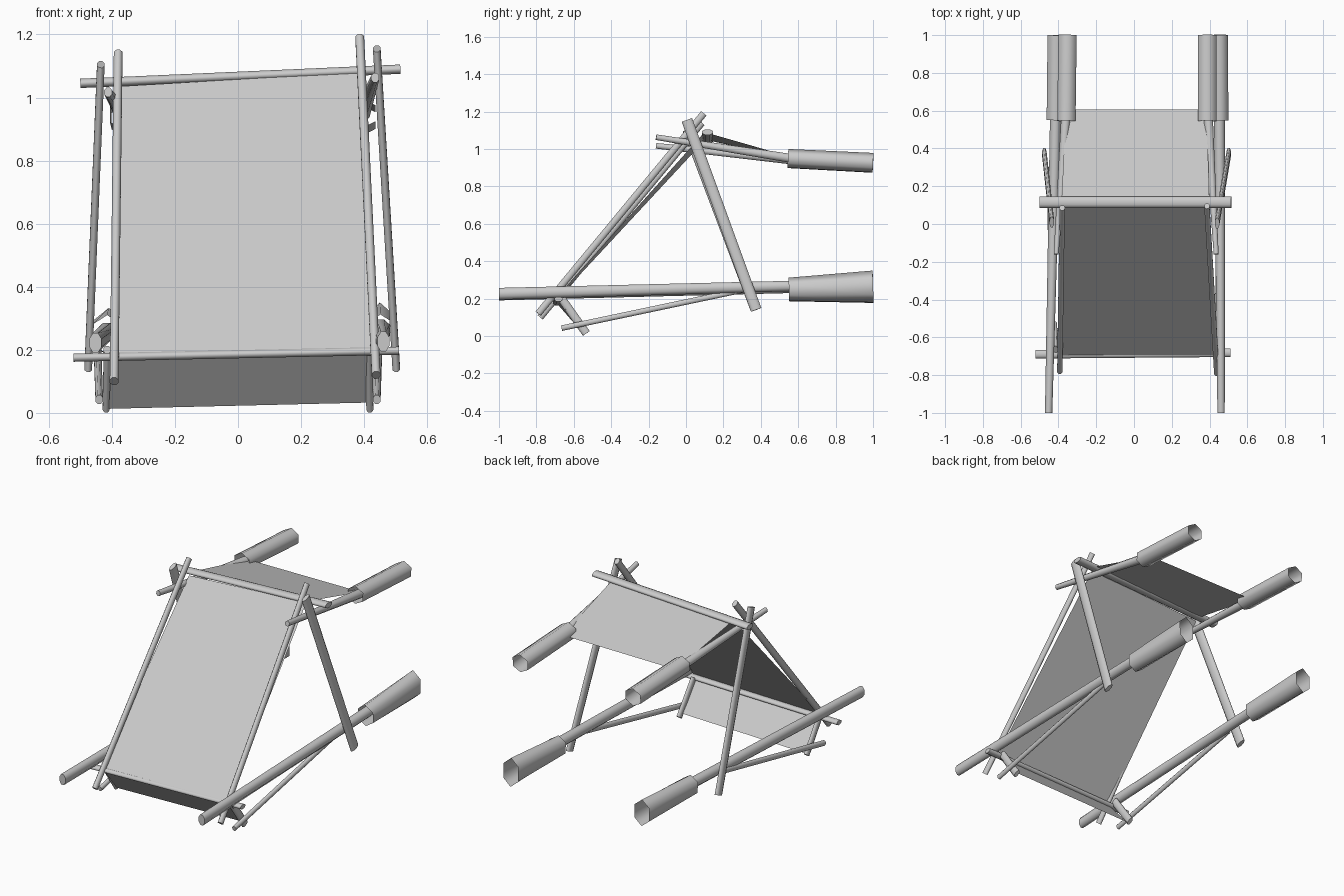
import bpy, bmesh, math
from mathutils import Vector


def tube(name, a, b, ra, rb=None, sides=8, capped=True, ref=(1, 0, 0)):
    """Oval pole from a to b; ra, rb = (radius along ref, radius across it)."""
    rb = rb or ra
    a, b = Vector(a), Vector(b)
    d = (b - a).normalized()
    ref = Vector(ref)
    s = (ref - d * ref.dot(d)).normalized()
    u = d.cross(s)
    bm = bmesh.new()
    rings = []
    for p, r in ((a, ra), (b, rb)):
        ring = []
        for i in range(sides):
            t = 2 * math.pi * (i + 0.5) / sides
            ring.append(bm.verts.new(p + s * r[0] * math.cos(t) + u * r[1] * math.sin(t)))
        rings.append(ring)
    for i in range(sides):
        j = (i + 1) % sides
        f = bm.faces.new((rings[0][i], rings[0][j], rings[1][j], rings[1][i]))
        f.smooth = True
    if capped:
        for ring in (list(reversed(rings[0])), rings[1]):
            bm.faces.new(ring)
        for ring in rings:
            for i in range(sides):
                bm.edges.get((ring[i], ring[(i + 1) % sides])).smooth = False
    finish(name, bm)


def cloth(name, corners):
    bm = bmesh.new()
    bm.faces.new([bm.verts.new(c) for c in corners])
    finish(name, bm)


def finish(name, bm):
    me = bpy.data.meshes.new(name)
    bm.to_mesh(me)
    bm.free()
    bpy.context.collection.objects.link(bpy.data.objects.new(name, me))


# Front poles leaning back to the ridge
tube("front_pole_left", (-0.393, -0.78, 0.10), (-0.38, 0.085, 1.14), (0.015, 0.02))
tube("front_pole_right", (0.438, -0.79, 0.12), (0.386, 0.095, 1.19), (0.015, 0.02))

# Rear legs
tube("rear_leg_left", (-0.475, 0.375, 0.14), (-0.435, 0.01, 1.105), (0.013, 0.032))
tube("rear_leg_right", (0.502, 0.375, 0.14), (0.44, 0.005, 1.155), (0.013, 0.032))

# Crossbars
tube("ridge_bar", (-0.50, 0.115, 1.045), (0.515, 0.115, 1.09), (0.032, 0.016), ref=(0, 1, 0))
tube("lower_bar", (-0.522, -0.69, 0.175), (0.51, -0.682, 0.197), (0.024, 0.014), ref=(0, 1, 0))

# Long carrying rails with wrapped open grips
tube("lower_rail_left", (-0.452, -1, 0.222), (-0.415, 0.58, 0.258), (0.021, 0.034), (0.032, 0.03))
tube("lower_rail_right", (0.461, -1, 0.226), (0.452, 0.58, 0.268), (0.021, 0.034), (0.032, 0.03))
tube("lower_grip_left", (-0.415, 0.55, 0.248), (-0.41, 1, 0.255), (0.055, 0.062), (0.055, 0.078), 6, False)
tube("lower_grip_right", (0.452, 0.55, 0.25), (0.45, 1, 0.265), (0.055, 0.062), (0.055, 0.085), 6, False)

# Upper rails holding the canopy
tube("upper_rail_left", (-0.412, -0.16, 1.017), (-0.36, 0.58, 0.94), (0.014, 0.016), (0.027, 0.026))
tube("upper_rail_right", (0.435, -0.16, 1.063), (0.392, 0.58, 0.947), (0.014, 0.016), (0.027, 0.026))
tube("upper_grip_left", (-0.358, 0.545, 0.948), (-0.352, 1, 0.925), (0.056, 0.05), (0.056, 0.052), 6, False)
tube("upper_grip_right", (0.388, 0.545, 0.95), (0.388, 1, 0.927), (0.056, 0.05), (0.056, 0.052), 6, False)

# Short pegs at the bottom flap and thin braces up to the rails
for side, s in (("left", -1), ("right", 1)):
    tube("flap_peg_" + side, (s * 0.415, -0.665, 0.20), (s * 0.418, -0.533, 0.014), (0.012, 0.024))
    tube("brace_" + side, (s * 0.44, -0.665, 0.042), (s * 0.447, 0.30, 0.245), (0.013, 0.016))

# Cloth panels
cloth("back_panel", [(-0.40, -0.70, 0.185), (0.425, -0.695, 0.205), (0.385, 0.09, 1.08), (-0.385, 0.09, 1.035)])
cloth("canopy", [(-0.385, 0.10, 1.05), (0.40, 0.10, 1.09), (0.385, 0.605, 0.945), (-0.36, 0.605, 0.94)])
cloth("bottom_flap", [(-0.41, -0.55, 0.013), (0.425, -0.55, 0.033), (0.425, -0.695, 0.205), (-0.40, -0.70, 0.185)])
